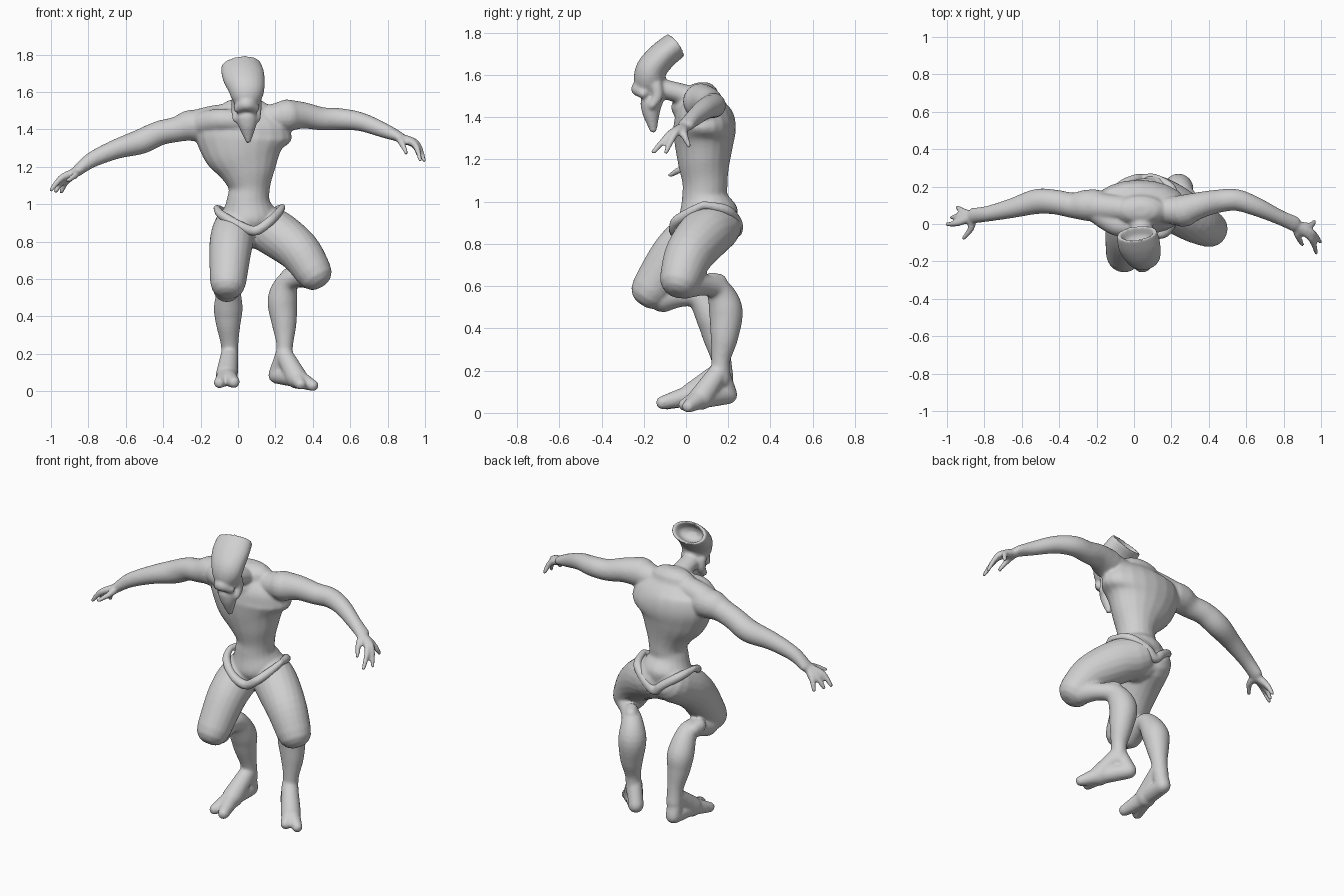
import bpy, bmesh, math
from mathutils import Vector

skin = bpy.data.materials.new("skin_grey")
skin.diffuse_color = (0.63, 0.63, 0.63, 1)
X, Z = Vector((1, 0, 0)), Vector((0, 0, 1))


def smooth_path(pts, steps=5):
    """Catmull-Rom through points of (x, y, z, side radius, other radius)."""
    pts = [tuple(p) if len(p) == 5 else (*p, p[3]) for p in pts]
    ext = [pts[0]] + pts + [pts[-1]]
    out = []
    for a, b, c, d in zip(ext, ext[1:], ext[2:], ext[3:]):
        for i in range(steps):
            t = i / steps
            out.append([0.5 * (2*q + (r - p)*t + (2*p - 5*q + 4*r - s)*t*t
                               + (3*q - p - 3*r + s)*t**3) for p, q, r, s in zip(a, b, c, d)])
    return out + [list(pts[-1])]


def loft(name, pts, ref=X, hollow_end=False, seg=20):
    """Closed tube of elliptical sections along a smooth path."""
    path = smooth_path(pts)
    pos = [Vector(p[:3]) for p in path]
    n = len(path)
    rings = []
    for i, p in enumerate(path):
        t = (pos[min(i + 1, n - 1)] - pos[max(i - 1, 0)]).normalized()
        rings.append((pos[i], t, p[3], p[4]))

    def dome(ring, sign, shape=((.45, .88), (.75, .62), (.88, .3))):
        c, t, a, b = ring
        r = min(a, b)
        return [(c + t * sign * r * k, t, a * s, b * s) for k, s in shape]
    dish = ((0, .84), (-.75, .66), (-1.1, .35))
    end = dome(rings[-1], 1, dish) if hollow_end else dome(rings[-1], 1)
    rings = dome(rings[0], -1)[::-1] + rings + end
    bm = bmesh.new()
    loops = []
    for c, t, a, b in rings:
        side = (ref - t * ref.dot(t)).normalized()
        up = t.cross(side)
        loops.append([bm.verts.new(c + side * a * math.cos(k * math.tau / seg)
                                   + up * b * math.sin(k * math.tau / seg)) for k in range(seg)])
    for l0, l1 in zip(loops, loops[1:]):
        for k in range(seg):
            bm.faces.new((l0[k], l0[(k + 1) % seg], l1[(k + 1) % seg], l1[k]))
    bm.faces.new(loops[0][::-1])
    bm.faces.new(loops[-1])
    bmesh.ops.recalc_face_normals(bm, faces=bm.faces)
    me = bpy.data.meshes.new(name)
    bm.to_mesh(me)
    bm.free()
    me.materials.append(skin)
    ob = bpy.data.objects.new(name, me)
    bpy.context.collection.objects.link(ob)
    return ob


def fuse(name, parts, voxel, passes):
    """Join parts and blend them into one smooth skin."""
    bpy.ops.object.select_all(action='DESELECT')
    for p in parts:
        p.select_set(True)
    ob = parts[0]
    bpy.context.view_layer.objects.active = ob
    bpy.ops.object.join()
    ob.name = name
    m = ob.modifiers.new("blend", 'REMESH')
    m.mode, m.voxel_size, m.use_smooth_shade = 'VOXEL', voxel, True
    s = ob.modifiers.new("soften", 'SMOOTH')
    s.factor, s.iterations = 0.5, passes
    return ob


# torso, shoulder girdle, collar and neck
body = [
    loft("torso", [(.05, .12, .87, .12, .118), (.057, .105, .94, .147, .142), (.055, .09, 1.02, .116, .11),
                   (.06, .09, 1.09, .112, .107), (.05, .085, 1.18, .156, .122), (.03, .085, 1.28, .22, .14),
                   (.028, .088, 1.36, .26, .148), (.035, .08, 1.43, .24, .13), (.035, .075, 1.49, .15, .085)]),
    loft("shoulders", [(-.24, .1, 1.42, .08), (-.11, .085, 1.46, .072), (.03, .08, 1.465, .07),
                       (.15, .075, 1.46, .07), (.27, .07, 1.475, .085)], Z),
    loft("collar", [(-.2, .07, 1.43, .065), (-.09, -.002, 1.45, .062), (.02, .0, 1.44, .06),
                    (.12, .05, 1.43, .06)], Z),
    loft("neck", [(.03, .06, 1.46, .085), (.04, -.02, 1.51, .06, .05), (.045, -.14, 1.54, .055, .048)]),
]

# legs
body += [
    loft("right_thigh", [(-.01, .14, .885, .115), (-.03, .03, .825, .118), (-.042, -.06, .74, .112),
                         (-.053, -.164, .585, .097)]),
    loft("right_shin", [(-.06, -.11, .55, .075), (-.055, -.02, .56, .058), (-.05, .06, .55, .06),
                        (-.052, .125, .45, .077), (-.052, .145, .36, .066), (-.045, .168, .25, .047),
                        (-.045, .18, .16, .046)]),
    loft("right_calf_knob", [(-.09, .0, .585, .042), (-.085, .05, .575, .04)]),
    loft("left_thigh", [(.11, .145, .885, .12), (.2, .09, .845, .127), (.325, .015, .75, .116),
                        (.404, -.026, .637, .099)]),
    loft("left_shin", [(.4, .0, .61, .07), (.33, .09, .605, .05), (.268, .15, .585, .06),
                       (.238, .188, .49, .08), (.247, .182, .36, .066), (.25, .165, .25, .045),
                       (.245, .165, .16, .046)]),
    loft("left_calf_knob", [(.29, .12, .63, .036), (.265, .16, .622, .036)], Z),
]

# feet: heel, sole, instep, and split toes
for side, heel, ankle, ball, toes in (
        ("right", (-.05, .195, .085, .044), (-.045, .165, .2, .046), (-.06, .03, .085, .06),
         ((-.1, -.09, .045, .03), (-.022, -.112, .048, .032))),
        ("left", (.205, .2, .085, .044), (.245, .16, .2, .046), (.315, .07, .07, .058),
         ((.402, .01, .03, .03), (.335, -.008, .038, .03)))):
    body.append(loft(side + "_heel", [(*ankle[:3], .044), heel]))
    body.append(loft(side + "_sole", [heel, (*ball[:3], .05)]))
    body.append(loft(side + "_instep", [ankle, ball]))
    for tip in toes:
        body.append(loft(side + "_toe", [(*ball[:3], .052), tip]))

# arms
body += [
    loft("right_arm", [(-.2, .1, 1.42, .085), (-.26, .1, 1.42, .083), (-.33, .1, 1.4, .068),
                       (-.42, .117, 1.38, .066), (-.52, .12, 1.335, .067), (-.65, .085, 1.295, .053),
                       (-.78, .055, 1.238, .042), (-.86, .045, 1.178, .03, .042)], Z),
    loft("left_arm", [(.26, .07, 1.475, .087), (.35, .1, 1.475, .071), (.45, .122, 1.457, .062),
                      (.55, .128, 1.455, .058), (.66, .09, 1.44, .05), (.78, .035, 1.395, .04),
                      (.86, .0, 1.362, .028, .042)], Z),
]

# fingers: each bends at a knuckle and hooks down
for side, palm, fingers in (
        ("right", (-.87, .04, 1.17, .027), (((-.945, .005, 1.14), (-1.0, -.002, 1.075)),
                                            ((-.935, .04, 1.125), (-.975, .035, 1.07)),
                                            ((-.92, .07, 1.12), (-.945, .09, 1.065)),
                                            ((-.87, -.02, 1.155), (-.91, -.075, 1.125)))),
        ("left", (.87, -.01, 1.352, .027), (((.945, -.075, 1.32), (.975, -.155, 1.235)),
                                            ((.955, -.05, 1.325), (.995, -.095, 1.235)),
                                            ((.94, -.01, 1.32), (.965, .015, 1.265)),
                                            ((.875, -.06, 1.33), (.9, -.11, 1.275))))):
    for knuckle, tip in fingers:
        body.append(loft(side + "_finger", [palm, (*knuckle, .019), (*tip, .012)], Z, seg=10))

# head: flared crest with a hollow back, snout, cheeks and pointed jaw
body += [
    loft("crest", [(.042, -.165, 1.535, .062, .058), (.045, -.172, 1.57, .084, .074),
                   (.044, -.165, 1.625, .1, .073), (.028, -.112, 1.69, .114, .069),
                   (.015, -.048, 1.742, .108, .066)], hollow_end=True),
    loft("snout", [(.0, -.2, 1.512, .025), (.045, -.225, 1.535, .036), (.09, -.2, 1.512, .025)], Z),
    loft("throat", [(.045, -.135, 1.55, .055, .038), (.046, -.145, 1.47, .05, .036)]),
    loft("jaw", [(.046, -.165, 1.465, .06, .052), (.05, -.165, 1.42, .048, .042),
                 (.055, -.155, 1.34, .016, .018)]),
]
for x in (-.01, .1):
    body.append(loft("cheek", [(x, -.14, 1.55, .028), (x, -.135, 1.5, .026), (x, -.16, 1.455, .02)]))

fuse("body", body, .0085, 6)

# hip rim: dips in front and back, rises to a horn at each side
fuse("hip_rim", [
    loft("rim_front", [(-.115, .09, .98, .018), (-.09, .015, .945, .024), (0, -.05, .89, .026),
                       (.09, -.052, .858, .027), (.165, -.048, .905, .026), (.212, .02, .95, .024),
                       (.238, .08, .985, .018)], Z),
    loft("rim_back", [(-.115, .09, .98, .018), (-.085, .19, .96, .026), (0, .238, .9, .026),
                      (.05, .24, .858, .027), (.11, .242, .9, .026), (.2, .19, .96, .026),
                      (.238, .08, .985, .018)], Z)], .008, 6)
